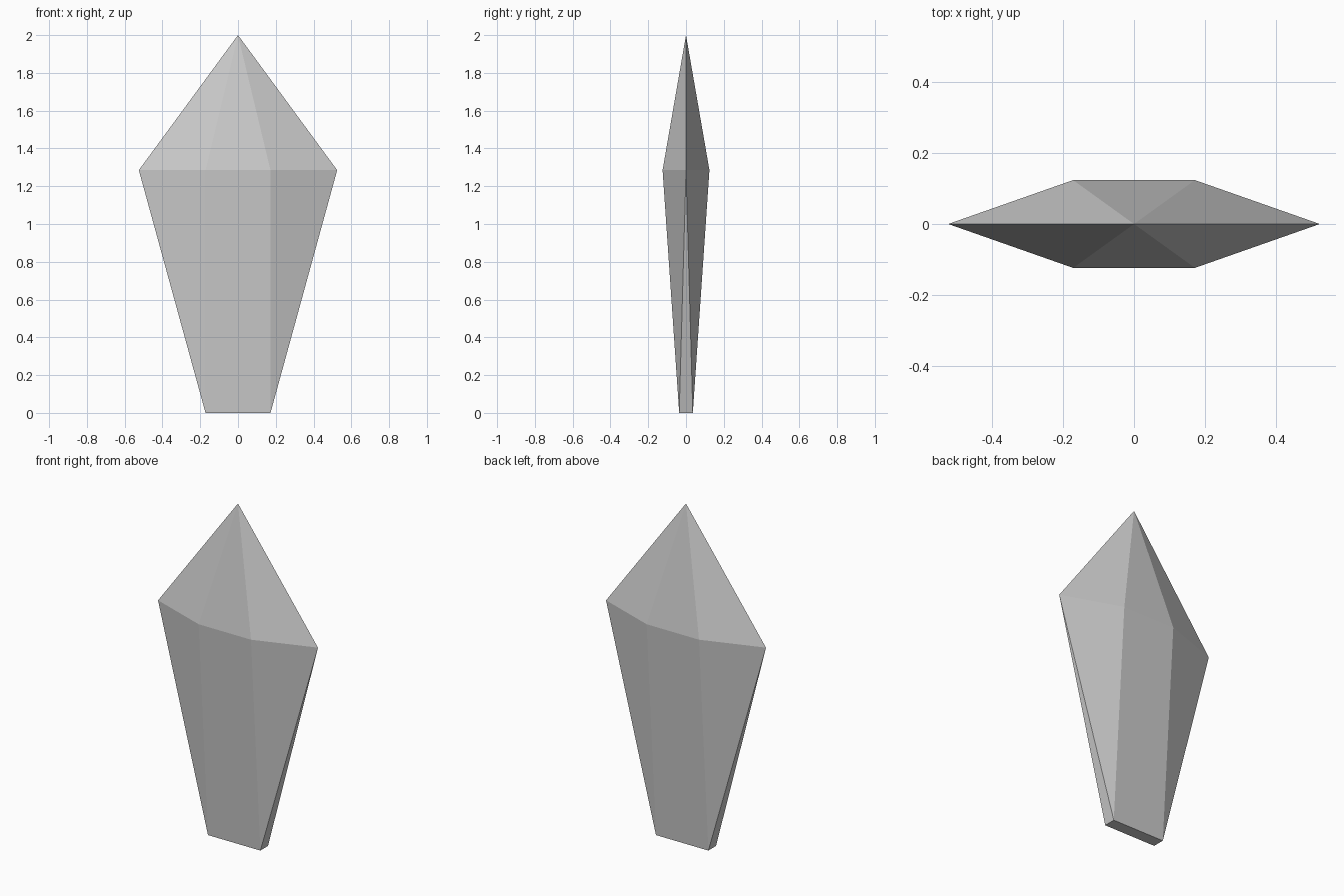
import bpy
import bmesh

cube = bpy.data.objects.get("Cube")
if cube:
    bpy.data.objects.remove(cube, do_unlink=True)

HALF_WIDTH, HALF_FLAT = 0.525, 0.172
MID_DEPTH, BASE_DEPTH = 0.124, 0.036
MID_Z, TIP_Z = 1.285, 2.0

# Grey stone colour
grey = bpy.data.materials.new("grey_stone")
grey.use_nodes = True
colour = (0.6, 0.6, 0.6, 1.0)
grey.diffuse_color = colour
grey.node_tree.nodes["Principled BSDF"].inputs["Base Color"].default_value = colour

bm = bmesh.new()


def ring(points, z):
    return [bm.verts.new((x, y, z)) for x, y in points]


def rectangle(x, y):
    return [(-x, -y), (x, -y), (x, y), (-x, y)]


# Flattened hexagonal girdle, narrow rectangular foot and pointed tip
foot = ring(rectangle(HALF_FLAT, BASE_DEPTH), 0)
corners = ring(rectangle(HALF_FLAT, MID_DEPTH), MID_Z)
left, right = ring([(HALF_WIDTH, 0), (-HALF_WIDTH, 0)], MID_Z)
tip = bm.verts.new((0, 0, TIP_Z))
girdle = [corners[0], corners[1], left, corners[2], corners[3], right]

# Crown facets
for a, b in zip(girdle, girdle[1:] + girdle[:1]):
    bm.faces.new((a, b, tip))

# Broad front and back facets of the tapering body
for i, j in ((0, 1), (2, 3)):
    bm.faces.new((foot[i], foot[j], corners[j], corners[i]))

# Three narrow facets on each side
for i, j, side in ((1, 2, left), (3, 0, right)):
    bm.faces.new((foot[i], side, corners[i]))
    bm.faces.new((foot[i], foot[j], side))
    bm.faces.new((foot[j], corners[j], side))

bm.faces.new(reversed(foot))
bmesh.ops.recalc_face_normals(bm, faces=bm.faces)

mesh = bpy.data.meshes.new("crystal_shard")
bm.to_mesh(mesh)
bm.free()
mesh.materials.append(grey)
shard = bpy.data.objects.new("crystal_shard", mesh)
bpy.context.collection.objects.link(shard)
